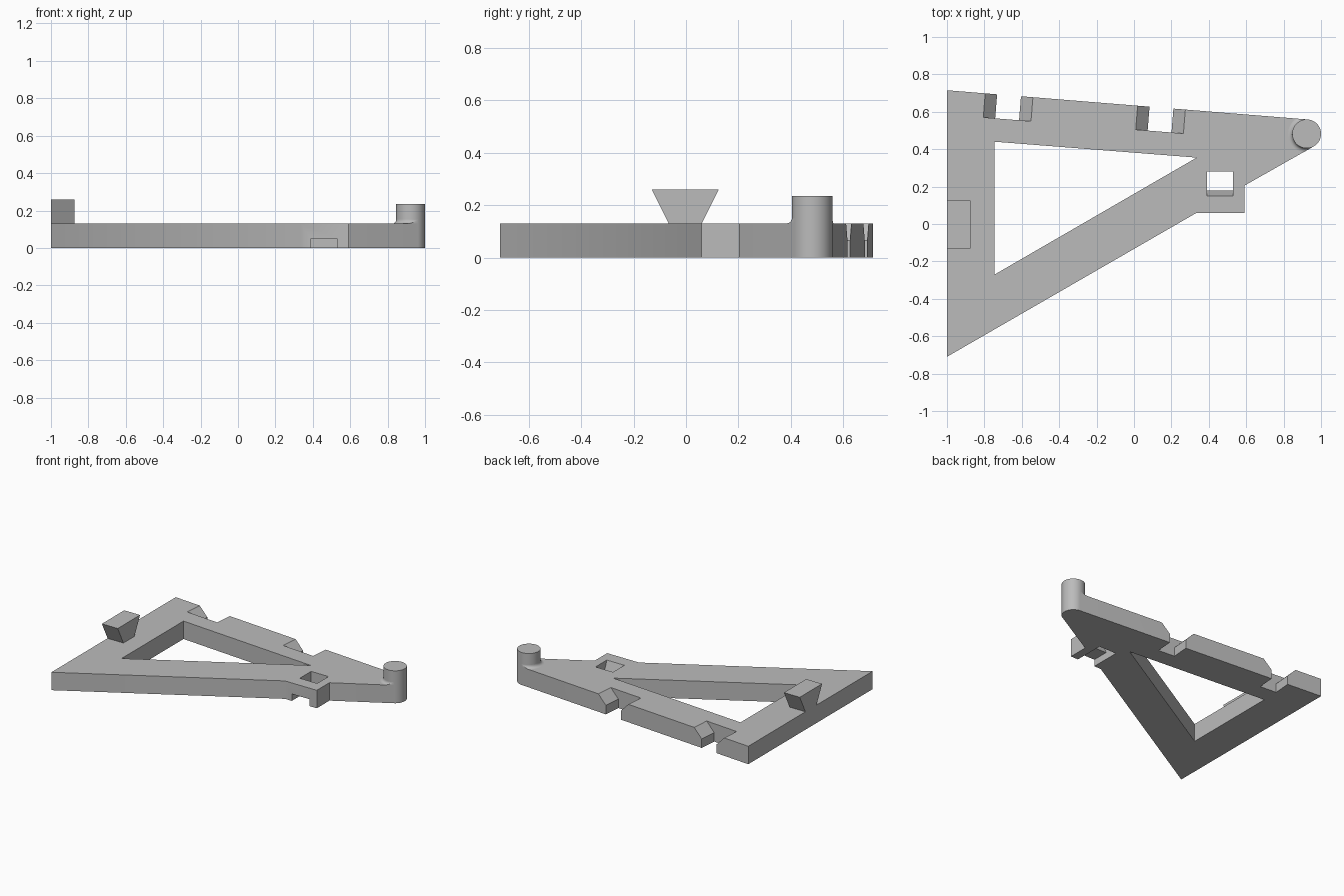
import bpy, bmesh
from math import sin, cos, radians, sqrt
from mathutils import Matrix, Vector

cube = bpy.data.objects.get("Cube")
if cube:
    bpy.data.objects.remove(cube, do_unlink=True)

THICK, POST_TOP = 0.13, 0.235
POST, RADIUS = Vector((0.923, 0.482)), 0.077
BACK_ANGLE, FRONT_ANGLE = 85.4, -60   # where the straight edges meet the round end
STEPS = 64

grey = bpy.data.materials.new("light grey plastic")
grey.use_nodes = True
grey.diffuse_color = (0.5, 0.5, 0.5, 1)
grey.node_tree.nodes["Principled BSDF"].inputs["Base Color"].default_value = (0.5, 0.5, 0.5, 1)


def finish(name, bm):
    bmesh.ops.recalc_face_normals(bm, faces=bm.faces)
    mesh = bpy.data.meshes.new(name)
    bm.to_mesh(mesh)
    bm.free()
    mesh.materials.append(grey)
    obj = bpy.data.objects.new(name, mesh)
    bpy.context.collection.objects.link(obj)
    return obj


def prism(name, profile, start, end, axes=Matrix.Identity(4)):
    """Extrude a flat profile along local z, then place it with axes."""
    bm = bmesh.new()
    base = bm.faces.new([bm.verts.new((a, b, start)) for a, b in profile])
    moved = bmesh.ops.extrude_face_region(bm, geom=[base])["geom"]
    bmesh.ops.translate(bm, vec=(0, 0, end - start),
                        verts=[v for v in moved if isinstance(v, bmesh.types.BMVert)])
    bm.transform(axes)
    return finish(name, bm)


def frame(x, y, z, origin=(0, 0, 0)):
    """Matrix whose columns are the given axes."""
    return Matrix.Translation(origin) @ Matrix((x, y, z)).transposed().to_4x4()


def activate(obj):
    bpy.ops.object.select_all(action='DESELECT')
    obj.select_set(True)
    bpy.context.view_layer.objects.active = obj


def cut(obj, cutter):
    cutter.hide_render = True
    mod = obj.modifiers.new("cut", 'BOOLEAN')
    mod.operation, mod.solver, mod.object = 'DIFFERENCE', 'EXACT', cutter
    activate(obj)
    bpy.ops.object.modifier_apply(modifier=mod.name)
    bpy.data.objects.remove(cutter, do_unlink=True)


def smooth(obj):
    activate(obj)
    bpy.ops.object.shade_smooth_by_angle(angle=radians(30))


def around(angle):
    return POST + RADIUS * Vector((cos(radians(angle)), sin(radians(angle))))


# Triangular plate with a rounded tip
arc = [around(FRONT_ANGLE + (BACK_ANGLE - FRONT_ANGLE) * i / 28) for i in range(29)]
outline = [(-1, 0.715), (-1, -0.71), (0.335, 0.06), (0.59, 0.06), (0.59, 0.205)] + arc
plate = prism("triangular_plate", outline, 0, THICK)

# Triangular window
cut(plate, prism("window_cutter", [(-0.745, 0.44), (-0.745, -0.27), (0.335, 0.355)], -0.1, 0.3))

# Two chamfered notches in the back edge
along = Vector((0.9968, -0.0802, 0))
inward = Vector((-0.0802, -0.9968, 0))
half = [(0.064, -0.1), (0.064, 0.065), (0.128, THICK), (0.128, 0.2)]
notch = half + [(-u, z) for u, z in reversed(half)]
for x in (-0.668, 0.147):
    origin = (x, 0.715 - 0.0803 * (x + 1), 0)
    cut(plate, prism("notch_cutter", notch, -0.1, 0.129, frame(along, (0, 0, 1), inward, origin)))

# Square latch hole opening into a low channel at the front
latch = [(0, -0.1), (0.28, -0.1), (0.28, 0.2), (0.124, 0.2), (0.18, 0.05), (0, 0.05)]
cut(plate, prism("latch_cutter", latch, 0.39, 0.53, frame((0, 1, 0), (0, 0, 1), (1, 0, 0))))
smooth(plate)

# Flared wedge on the right rail
wedge = [(-0.066, THICK), (0.06, THICK), (0.125, 0.26), (-0.131, 0.26)]
prism("dovetail_wedge", wedge, -1, -0.873, frame((0, 1, 0), (0, 0, 1), (1, 0, 0)))

# Round post at the tip
circle = [around(360 * i / STEPS) for i in range(STEPS)]
smooth(prism("round_post", circle, THICK - 0.01, POST_TOP))

# Fillet round the post foot, trimmed to the plate edges
FILLET = 0.022
bm = bmesh.new()
rows = []
for i in range(41):
    angle = BACK_ANGLE + (360 + FRONT_ANGLE - BACK_ANGLE) * i / 40
    limit = RADIUS + FILLET
    for edge in (BACK_ANGLE, FRONT_ANGLE):
        c = cos(radians(angle - edge))
        if c > 0.1:
            limit = min(limit, RADIUS / c)
    row = []
    for k in range(7):
        r = RADIUS + (limit - RADIUS) * (k / 6) ** 2
        gap = RADIUS + FILLET - r
        z = THICK + FILLET - sqrt(max(0, FILLET ** 2 - gap ** 2))
        row.append((r, z))
    row.append((limit, THICK))
    d = Vector((cos(radians(angle)), sin(radians(angle))))
    rows.append([bm.verts.new((*(POST + d * r), z)) for r, z in row])
for a, b in zip(rows, rows[1:]):
    for k in range(7):
        bm.faces.new((a[k], a[k + 1], b[k + 1], b[k]))
bmesh.ops.remove_doubles(bm, verts=bm.verts, dist=0.00005)
smooth(finish("post_fillet", bm))
